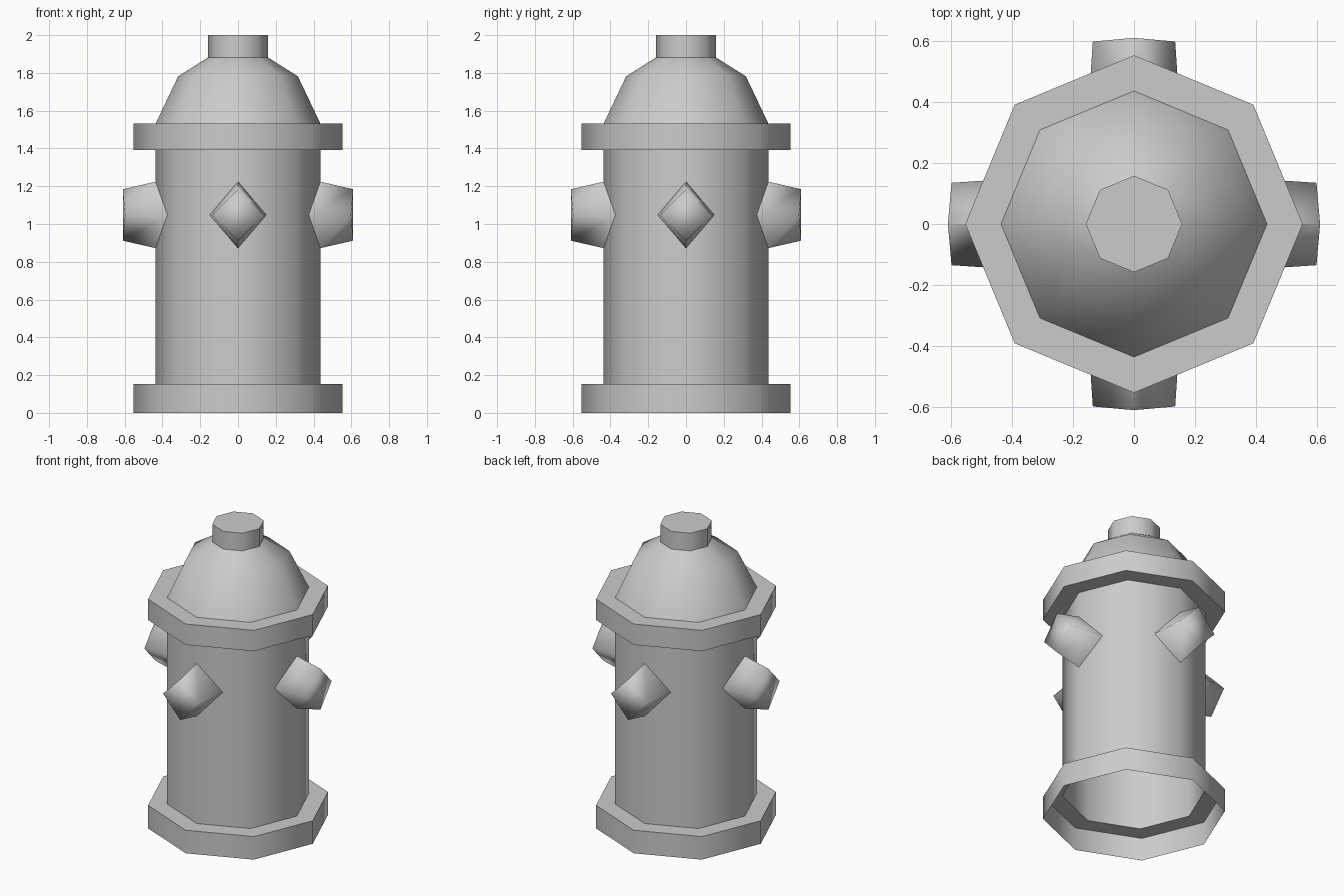
import bpy, bmesh, math

if "Cube" in bpy.data.objects:
    bpy.data.objects.remove(bpy.data.objects["Cube"])

SIDES = 8


def finish(name, bm, angle):
    bmesh.ops.recalc_face_normals(bm, faces=bm.faces)
    mesh = bpy.data.meshes.new(name)
    bm.to_mesh(mesh)
    bm.free()
    obj = bpy.data.objects.new(name, mesh)
    bpy.context.collection.objects.link(obj)
    bpy.ops.object.select_all(action='DESELECT')
    obj.select_set(True)
    bpy.context.view_layer.objects.active = obj
    bpy.ops.object.shade_smooth_by_angle(angle=math.radians(angle))
    return obj


def loft(bm, rings):
    # Bridge successive vertex rings and cap the last one
    loops = [[bm.verts.new(co) for co in ring] for ring in rings]
    for low, high in zip(loops, loops[1:]):
        n = len(low)
        for i in range(n):
            j = (i + 1) % n
            bm.faces.new((low[i], low[j], high[j], high[i]))
    bm.faces.new(loops[-1])


# Hydrant shell: one octagonal profile (radius, height), open underneath
profile = [(0.553, 0), (0.553, 0.154), (0.436, 0.154), (0.436, 1.393),
           (0.553, 1.393), (0.553, 1.532), (0.436, 1.532), (0.317, 1.782),
           (0.158, 1.882), (0.158, 2.0)]
bm = bmesh.new()
loft(bm, [[(r * math.cos(math.tau * i / SIDES), r * math.sin(math.tau * i / SIDES), z)
           for i in range(SIDES)] for r, z in profile])
finish("hydrant_shell", bm, 50)


# Tapered diamond outlets, wrapped around the corners of the shell
def diamond(corner_x, side_x, half_width, half_height, z=1.048):
    return [(corner_x, 0, z + half_height), (side_x, half_width, z),
            (corner_x, 0, z - half_height), (side_x, -half_width, z)]


for k, side in enumerate(("right", "back", "left", "front")):
    bm = bmesh.new()
    loft(bm, [diamond(0.436, 0.374, 0.15, 0.176), diamond(0.61, 0.598, 0.135, 0.136)])
    outlet = finish(side + "_outlet", bm, 89)
    outlet.rotation_euler.z = k * math.pi / 2
